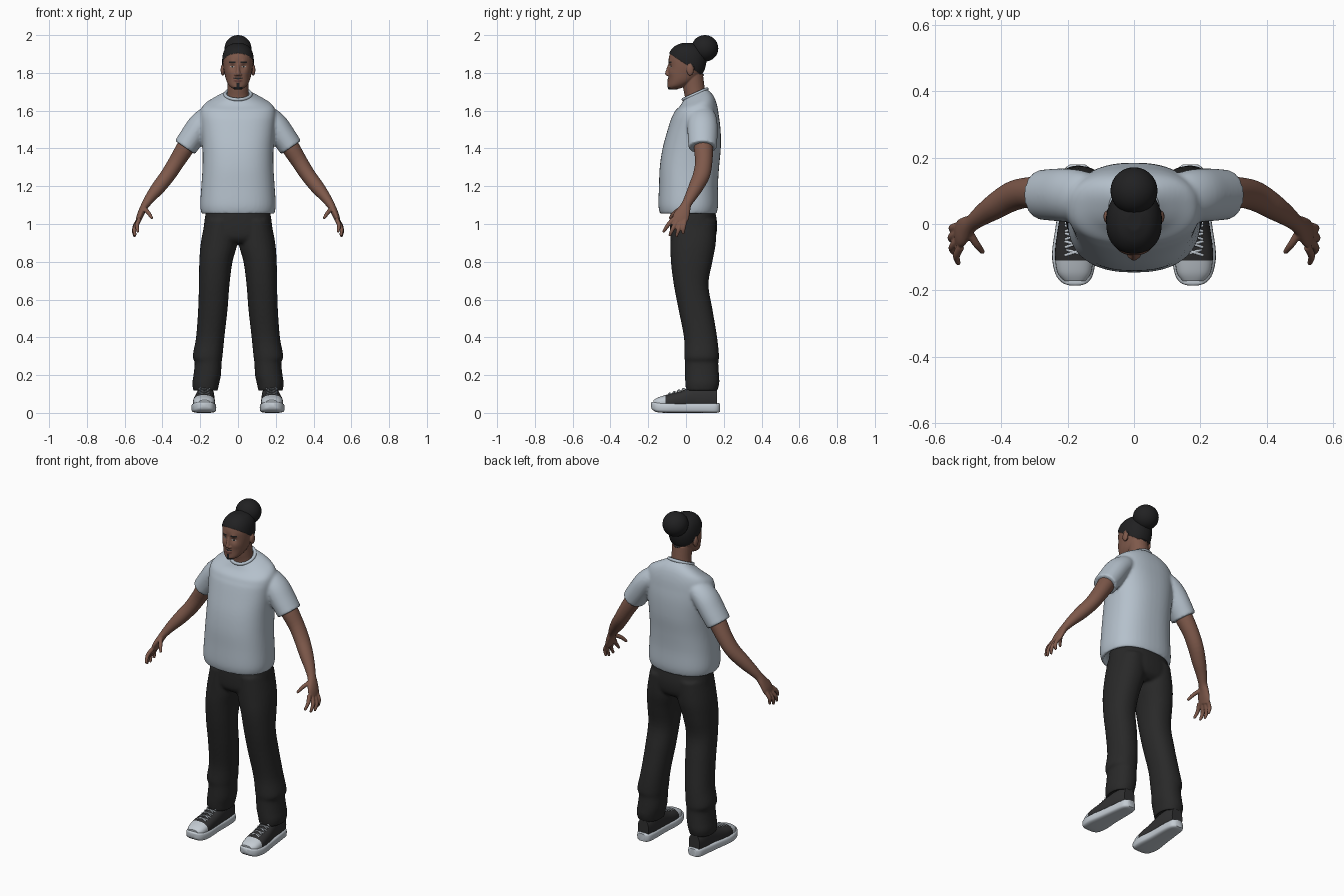
import bpy, bmesh, math
from mathutils import Vector, Matrix

cube = bpy.data.objects.get("Cube")
if cube:
    bpy.data.objects.remove(cube)

X, Y, Z = Vector((1, 0, 0)), Vector((0, 1, 0)), Vector((0, 0, 1))


def material(name, *rgb):
    mat = bpy.data.materials.new(name)
    mat.use_nodes = True
    mat.diffuse_color = (*rgb, 1)
    mat.node_tree.nodes["Principled BSDF"].inputs["Base Color"].default_value = (*rgb, 1)
    return mat


skin = material("brown skin", .21, .1, .07)
hair = material("black hair", .015, .015, .016)
lips = material("dark lips", .13, .05, .04)
eye_white = material("eye white", .35, .32, .3)
cotton = material("pale blue cotton", .46, .53, .6)
denim = material("black trouser cloth", .022, .022, .022)
canvas = material("dark shoe canvas", .03, .03, .031)
rubber = material("white rubber", .55, .6, .65)


def spline(rows, steps):
    """Smooth interpolation through rows of numbers."""
    rows = [Vector(r) for r in rows]
    pts = [rows[0], *rows, rows[-1]]
    out = []
    for a, b, c, d in zip(pts, pts[1:], pts[2:], pts[3:]):
        for k in range(steps):
            t = k / steps
            out.append(b + (c - a) * (t / 2) + (a * 2 - b * 5 + c * 4 - d) * (t * t / 2)
                       + (b * 3 - a - c * 3 + d) * (t ** 3 / 2))
    return out + [rows[-1]]


def loft(bm, rows, u=X, v=None, power=2, steps=4, sides=28, lip=0, wall=.85):
    """Skin rings (x, y, z, ru, rv); without v the rings stand square to the path."""
    rows = spline(rows, steps)
    if lip:  # hollow opening at the last ring
        end, before = rows[-1], rows[-2]
        back = (before - end).to_3d().normalized() * lip
        rim = Vector((*end[:3], end[3] * wall, end[4] * wall))
        rows += [rim, Vector((*(end.to_3d() + back), rim[3], rim[4]))]
    rings = []
    for i, row in enumerate(rows):
        side, up = u, v
        if v is None:
            tangent = rows[min(i + 1, len(rows) - 1)].to_3d() - rows[max(i - 1, 0)].to_3d()
            up = tangent.cross(u).normalized()
            side = up.cross(tangent).normalized()
        ring = []
        for k in range(sides):
            c, s = math.cos(math.tau * k / sides), math.sin(math.tau * k / sides)
            c, s = (math.copysign(abs(n) ** (2 / power), n) for n in (c, s))
            ring.append(bm.verts.new(row.to_3d() + side * (row[3] * c) + up * (row[4] * s)))
        rings.append(ring)
    for a, b in zip(rings, rings[1:]):
        for k in range(sides):
            j = (k + 1) % sides
            bm.faces.new((a[k], a[j], b[j], b[k]))
    bm.faces.new(rings[0][::-1])
    bm.faces.new(rings[-1])


def ball(bm, centre, size):
    bmesh.ops.create_uvsphere(bm, u_segments=28, v_segments=18, radius=1,
                              matrix=Matrix.LocRotScale(Vector(centre), None, Vector(size)))


def flip(rows, sign):
    return [(r[0] * sign, *r[1:]) for r in rows]


def make(name, bm, mats, voxel=0, smooth=3, mirror=False):
    """Turn a bmesh into an object, fusing its pieces when a voxel size is given."""
    bmesh.ops.recalc_face_normals(bm, faces=bm.faces)
    mesh = bpy.data.meshes.new(name)
    bm.to_mesh(mesh)
    bm.free()
    obj = bpy.data.objects.new(name, mesh)
    bpy.context.collection.objects.link(obj)
    if voxel:
        fuse = obj.modifiers.new("fuse", "REMESH")
        fuse.mode, fuse.voxel_size = "VOXEL", voxel
        relax = obj.modifiers.new("relax", "SMOOTH")
        relax.factor, relax.iterations = .5, smooth
    if mirror:
        obj.modifiers.new("mirror", "MIRROR").use_mirror_merge = False
    graph = bpy.context.evaluated_depsgraph_get()
    baked = bpy.data.meshes.new_from_object(obj.evaluated_get(graph))
    obj.modifiers.clear()
    obj.data = baked
    for mat in mats:
        baked.materials.append(mat)
    if voxel:
        baked.shade_smooth()
    else:
        bpy.ops.object.select_all(action="DESELECT")
        obj.select_set(True)
        bpy.context.view_layer.objects.active = obj
        bpy.ops.object.shade_smooth_by_angle(angle=math.radians(45))
    return obj


# Shirt: torso sheared up at the back of the neck, plus two open sleeves
bm = bmesh.new()
loft(bm, [(0, .05, 1.69, .07, .058), (0, .05, 1.68, .085, .066), (0, .055, 1.655, .135, .085),
          (0, .05, 1.625, .185, .108), (0, .05, 1.58, .2, .122), (0, .043, 1.5, .195, .14),
          (0, .03, 1.4, .188, .154), (0, .018, 1.3, .188, .157), (0, .013, 1.2, .194, .156),
          (0, .012, 1.1, .2, .158), (0, .012, 1.055, .193, .15)],
     v=Y, power=2.4, sides=48, lip=.02, wall=.92)
for vert in bm.verts:
    vert.co.z += (vert.co.y - .05) * .45 * min(1, max(0, (vert.co.z - 1.56) / .12))
sleeve = [(.12, .085, 1.585, .062, .05), (.155, .085, 1.565, .075, .06),
          (.198, .087, 1.525, .08, .066), (.24, .088, 1.465, .079, .066),
          (.281, .088, 1.405, .075, .064)]
for sign in (1, -1):
    loft(bm, flip(sleeve, sign), u=Y, lip=.03, wall=.82)
make("shirt", bm, [cotton], voxel=.008, smooth=5)
bpy.ops.mesh.primitive_torus_add(major_radius=.068, minor_radius=.009, major_segments=40,
                                 location=(0, .048, 1.687), rotation=(.42, 0, 0))
collar = bpy.context.object
collar.name = "collar"
collar.data.materials.append(cotton)
collar.data.shade_smooth()

# Trousers: hips fused with two legs that have loose folds at the ankle
bm = bmesh.new()
loft(bm, [(0, .035, 1.09, .165, .115), (0, .04, 1.0, .18, .125), (0, .038, .93, .18, .118),
          (0, .035, .9, .13, .09)], v=Y, power=2.4, sides=40)
leg = [(.088, .04, 1.02, .086, .12), (.1, .038, .9, .097, .12), (.117, .03, .8, .088, .11),
       (.126, .027, .68, .081, .092), (.133, .05, .55, .078, .09), (.147, .077, .4, .075, .088),
       (.161, .083, .3, .079, .092), (.158, .083, .265, .071, .088), (.163, .085, .2, .073, .09),
       (.171, .086, .155, .071, .09), (.172, .083, .115, .064, .082)]
for sign in (1, -1):
    loft(bm, flip(leg, sign), v=Y, power=2.2, lip=.02)
make("trousers", bm, [denim], voxel=.008, smooth=4)

# Arms with palm, four fingers and thumb
bm = bmesh.new()
loft(bm, [(.22, .09, 1.5, .048, .048), (.275, .092, 1.41, .051, .048), (.325, .094, 1.33, .046, .043),
          (.37, .082, 1.26, .045, .04), (.42, .052, 1.195, .039, .037), (.46, .025, 1.145, .031, .029),
          (.488, .003, 1.105, .026, .022), (.505, -.01, 1.075, .034, .019),
          (.52, -.026, 1.04, .043, .017), (.53, -.035, 1.01, .038, .013)], u=Y)
fingers = [((.522, -.068, 1.025), (.535, -.095, .995), (.53, -.117, .962)),
           ((.528, -.048, 1.015), (.548, -.07, .975), (.545, -.085, .942)),
           ((.53, -.027, 1.013), (.551, -.04, .97), (.548, -.05, .938)),
           ((.528, -.006, 1.02), (.548, -.012, .985), (.546, -.016, .952)),
           ((.5, -.02, 1.085), (.475, -.06, 1.06), (.457, -.083, 1.033))]
for base, middle, tip in fingers:
    loft(bm, [(*base, .013, .012), (*middle, .0115, .011), (*tip, .008, .008)], u=Y, sides=14)
    ball(bm, tip, (.008, .008, .008))
make("arms", bm, [skin], voxel=.004, smooth=3, mirror=True)

# Head: skull, neck, nose and ears
bm = bmesh.new()
loft(bm, [(0, -.068, 1.712, .018, .022), (0, -.048, 1.73, .045, .046), (0, -.022, 1.76, .062, .071),
          (0, -.004, 1.8, .072, .089), (0, .004, 1.84, .078, .096), (0, .006, 1.88, .078, .097),
          (0, .007, 1.915, .069, .085), (0, .007, 1.94, .049, .06), (0, .007, 1.953, .02, .027)],
     v=Y, power=2.2, sides=40)
loft(bm, [(0, .052, 1.63, .075, .062), (0, .05, 1.67, .06, .056), (0, .042, 1.72, .055, .057),
          (0, .035, 1.79, .055, .055)], v=Y)
loft(bm, [(0, -.084, 1.85, .008, .009), (0, -.093, 1.82, .009, .011), (0, -.098, 1.795, .013, .013),
          (0, -.094, 1.785, .011, .01)], v=Y, sides=16)
for sign in (1, -1):
    ball(bm, (.012 * sign, -.092, 1.791), (.009, .011, .008))
    ball(bm, (.081 * sign, .022, 1.815), (.011, .019, .03))
head = make("head", bm, [skin, hair, lips, eye_white], voxel=.003, smooth=4)

# Face relief: (x, z, radius, depth) for sockets, brows, cheeks, lips and chin
relief = [(.03, 1.835, .014, .008), (.03, 1.857, .013, -.004), (.045, 1.8, .02, -.004),
          (0, 1.757, .014, -.006), (0, 1.722, .018, -.004)]


def is_hair(p):
    return p.z > 1.845 - .67 * p.y and abs(p.x) < .081


def face_colour(p):
    x, z = abs(p.x), p.z
    if is_hair(p):
        return 1
    if p.y > -.04:
        return 0
    if ((x - .03) / .013) ** 2 + ((z - 1.834) / .005) ** 2 < 1:
        return 1 if abs(x - .03) < .006 else 3
    if (x / .023) ** 2 + ((z - 1.757) / .007) ** 2 < 1:
        return 2
    brow = abs(z - 1.857) < .004 and .013 < x < .047
    beard = (x < .024 and z < 1.726) or (x < .008 and z < 1.746)
    moustache = x < .024 and abs(z - 1.77) < .003
    return int(brow or beard or moustache)


for poly in head.data.polygons:
    poly.material_index = face_colour(poly.center)
normals = [v.normal.copy() for v in head.data.vertices]
for vert, normal in zip(head.data.vertices, normals):
    if is_hair(vert.co):
        vert.co += normal * .005
    elif vert.co.y < -.03:
        vert.co.y += sum(d * math.exp(-((abs(vert.co.x) - x) ** 2 + (vert.co.z - z) ** 2) / r ** 2)
                         for x, z, r, d in relief)

# Hair bun
bm = bmesh.new()
ball(bm, (0, .1, 1.93), (.071, .071, .07))
make("hair_bun", bm, [hair])

# Shoes: rubber soles, canvas uppers with rubber toe caps, laces
bm = bmesh.new()
loft(bm, [(.178, -.185, .042, .016, .012), (.178, -.177, .037, .038, .021), (.18, -.15, .03, .057, .027),
          (.181, -.09, .027, .066, .027), (.178, 0, .026, .057, .026), (.172, .1, .026, .05, .026),
          (.17, .16, .026, .042, .026), (.17, .18, .028, .022, .022)], v=Z, power=4)
make("shoe_soles", bm, [rubber], mirror=True)
bm = bmesh.new()
loft(bm, [(.178, -.172, .05, .032, .018), (.18, -.145, .052, .051, .031), (.18, -.09, .058, .058, .042),
          (.178, -.03, .065, .054, .05), (.173, .04, .078, .048, .062), (.171, .11, .08, .044, .065),
          (.17, .165, .075, .036, .055)], v=Z, power=2.4, steps=6)
uppers = make("shoe_uppers", bm, [canvas, rubber], mirror=True)
for poly in uppers.data.polygons:
    poly.material_index = int(poly.center.y < -.105)
bm = bmesh.new()
for k in range(5):
    y, top = -.085 + .024 * k, .102 + .008 * k
    for slope in (.009, -.009):
        loft(bm, [(.148, y - slope, top - .006, .004, .003), (.178, y, top + .003, .004, .003),
                  (.208, y + slope, top - .006, .004, .003)], u=Y, sides=8)
make("shoe_laces", bm, [rubber], mirror=True)
